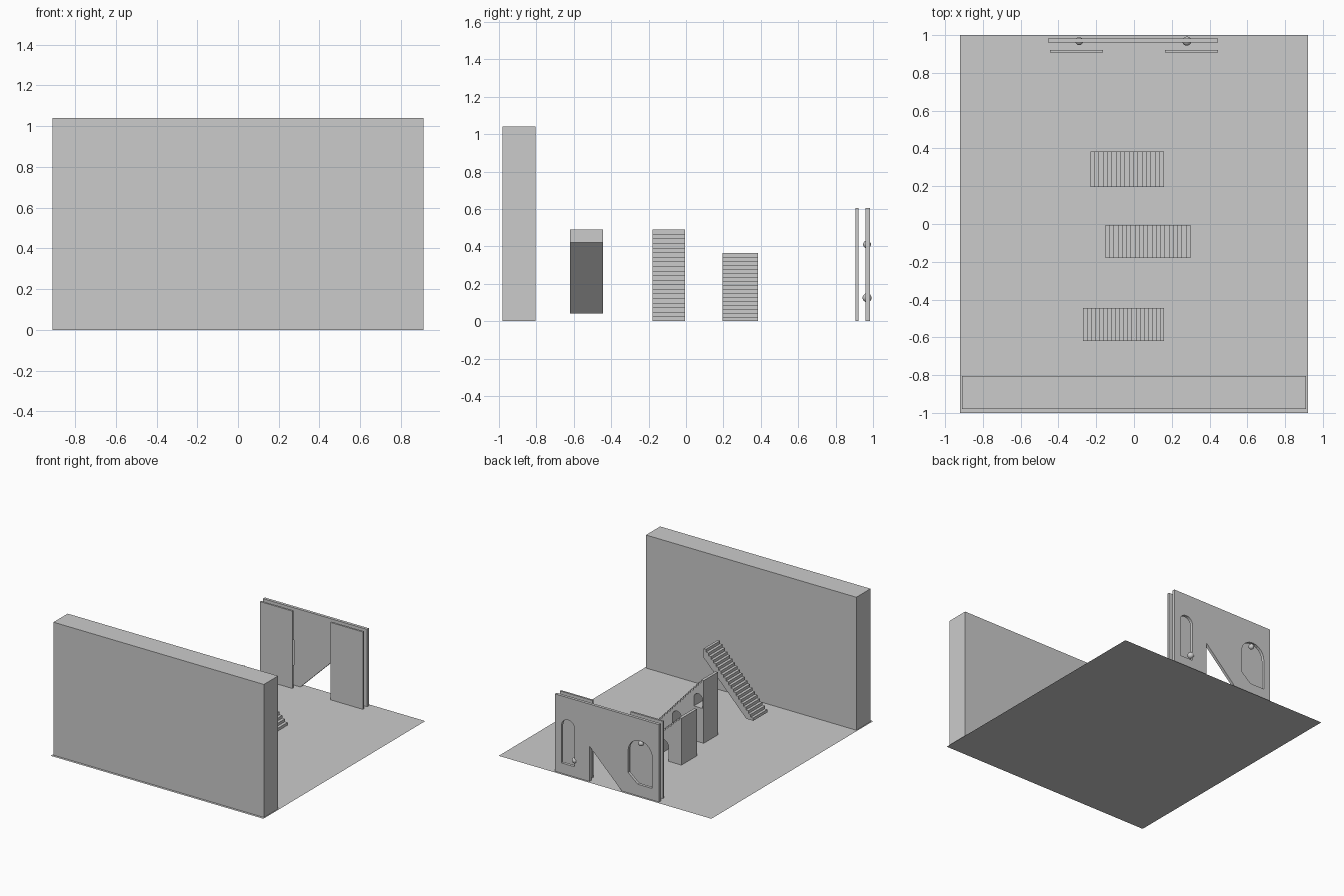
import bpy, math

if "Cube" in bpy.data.objects:
    bpy.data.objects.remove(bpy.data.objects["Cube"])


def box(name, x0, x1, y0, y1, z0, z1):
    bpy.ops.mesh.primitive_cube_add(size=1, location=((x0 + x1) / 2, (y0 + y1) / 2, (z0 + z1) / 2))
    ob = bpy.context.object
    ob.name = name
    ob.scale = (x1 - x0, y1 - y0, z1 - z0)
    return ob


def slab(name, loops, y0, y1):
    """Extrude an x-z outline (first loop) with holes (other loops) along y."""
    cu = bpy.data.curves.new(name, 'CURVE')
    cu.dimensions = '2D'
    cu.fill_mode = 'BOTH'
    cu.extrude = (y1 - y0) / 2
    for pts in loops:
        sp = cu.splines.new('POLY')
        sp.points.add(len(pts) - 1)
        for p, (x, z) in zip(sp.points, pts):
            p.co = (x, z, 0, 1)
        sp.use_cyclic_u = True
        sp.use_smooth = False
    ob = bpy.data.objects.new(name, cu)
    bpy.context.collection.objects.link(ob)
    ob.location.y = (y0 + y1) / 2
    ob.rotation_euler.x = math.pi / 2
    bpy.ops.object.select_all(action='DESELECT')
    ob.select_set(True)
    bpy.context.view_layer.objects.active = ob
    bpy.ops.object.convert(target='MESH')
    return ob


def arc(cx, cz, r, n=12):
    """Half circle from the right side over the top to the left side."""
    return [(cx + r * math.cos(math.pi * i / n), cz + r * math.sin(math.pi * i / n)) for i in range(n + 1)]


def arch(x0, x1, z0, z1):
    r = (x1 - x0) / 2
    return [(x0, z0), (x1, z0)] + arc(x0 + r, z1 - r, r)


def steps(x_low, x_high, z_low, z_high, n):
    """Zigzag of n steps climbing from x_low to x_high."""
    pts = []
    dx, dz = (x_high - x_low) / n, (z_high - z_low) / n
    for i in range(n):
        pts += [(x_low + i * dx, z_low + i * dz), (x_low + i * dx, z_low + (i + 1) * dz)]
    return pts + [(x_high, z_high)]


# Ground sheet and tall front wall
bpy.ops.mesh.primitive_plane_add(size=1)
ground = bpy.context.object
ground.name = "ground_sheet"
ground.scale = (1.84, 2, 1)
box("front_wall", -0.91, 0.91, -0.98, -0.805, 0, 1.04)

# Raised flying stair with sloping underside
slab("flying_stair", [steps(-0.27, 0.16, 0.04, 0.49, 20) + [(0.16, 0.42), (-0.21, 0.04)]], -0.62, -0.445)

# Solid stair with small arched windows
slab("middle_stair", [steps(0.30, -0.15, 0, 0.49, 20) + [(-0.15, 0)],
                      arch(-0.14, -0.065, 0.27, 0.375),
                      arch(0.045, 0.12, 0.09, 0.19)], -0.18, -0.005)

# Small stair with an arched passage
passage = [(-0.12, 0)] + arc(-0.06, 0.105, 0.06)[::-1] + [(0.0, 0)]
slab("small_stair", [steps(0.16, -0.23, 0, 0.365, 17) + [(-0.23, 0)] + passage], 0.195, 0.385)

# Thin door sheet behind the passage
bpy.ops.mesh.primitive_plane_add(size=1, location=(-0.083, 0.153, 0.0825), rotation=(math.pi / 2, 0, 0))
door = bpy.context.object
door.name = "door_sheet"
door.scale = (0.135, 0.165, 1)

# Rear wall: triangular doorway and two arched windows
outline = [(-0.455, 0), (-0.133, 0), (0.146, 0.274), (0.146, 0), (0.445, 0), (0.445, 0.605), (-0.455, 0.605)]
wide = [(-0.395, 0.09), (-0.27, 0.09), (-0.187, 0.16)] + arc(-0.291, 0.33, 0.104)
slab("rear_wall", [outline, arch(0.275, 0.39, 0.08, 0.43), wide], 0.96, 0.983)

# Panels in front of the windows
for side, x0 in (("left", -0.445), ("right", 0.165)):
    box(side + "_panel", x0, x0 + 0.28, 0.907, 0.922, 0, 0.605)

# Window knobs
for name, x, z, r in (("upper_knob", -0.29, 0.41, 0.021), ("lower_knob", 0.28, 0.125, 0.024)):
    bpy.ops.mesh.primitive_uv_sphere_add(segments=24, ring_count=12, radius=r, location=(x, 0.968, z))
    bpy.context.object.name = name
    bpy.ops.object.shade_smooth_by_angle()
